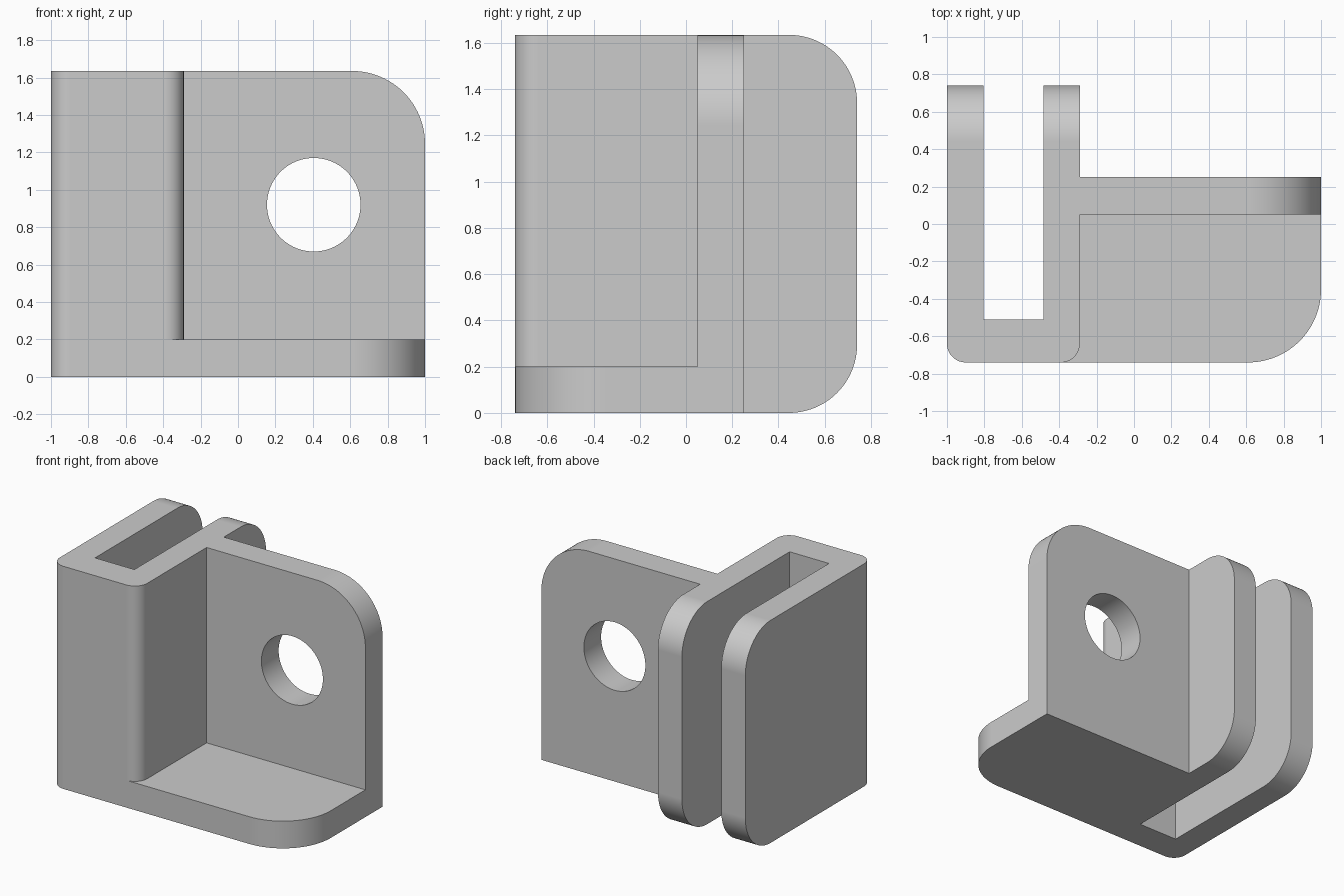
import bpy, bmesh
from math import pi, sin, cos
from mathutils import Vector

if "Cube" in bpy.data.objects:
    bpy.data.objects.remove(bpy.data.objects["Cube"])

grey = bpy.data.materials.new("plain grey")
grey.use_nodes = True
colour = (0.6, 0.6, 0.6, 1)
grey.diffuse_color = colour
grey.node_tree.nodes["Principled BSDF"].inputs["Base Color"].default_value = colour

W, D, H = 1.0, 0.74, 1.635      # half width, half depth, height
SLOT_L, SLOT_R, WALL = -0.805, -0.485, -0.29
FLOOR, PLATE_F, PLATE_B = 0.2, 0.05, 0.25
BIG, MID, SMALL = 0.39, 0.295, 0.1


def fillet(corners, steps=24):
    """Round each right-angled corner (u, v, radius) of an outline."""
    pts = []
    for i, (u, v, r) in enumerate(corners):
        p = Vector((u, v))
        if not r:
            pts.append(p)
            continue
        a = (Vector(corners[i - 1][:2]) - p).normalized()
        b = (Vector(corners[(i + 1) % len(corners)][:2]) - p).normalized()
        c = p + r * (a + b)
        for k in range(steps + 1):
            t = pi / 2 * k / steps
            pts.append(c - r * (b * cos(t) + a * sin(t)))
    return pts


def prism(name, outline, axis, lo, hi):
    """Extrude an outline along one axis from lo to hi."""
    place = {"x": lambda p, d: (d, p[0], p[1]),
             "y": lambda p, d: (p[0], d, p[1]),
             "z": lambda p, d: (p[0], p[1], d)}[axis]
    bm = bmesh.new()
    rings = [[bm.verts.new(place(p, d)) for p in outline] for d in (lo, hi)]
    for ring in rings:
        bm.faces.new(ring)
    n = len(outline)
    for i in range(n):
        j = (i + 1) % n
        bm.faces.new((rings[0][i], rings[0][j], rings[1][j], rings[1][i]))
    bmesh.ops.recalc_face_normals(bm, faces=bm.faces)
    mesh = bpy.data.meshes.new(name)
    bm.to_mesh(mesh)
    bm.free()
    mesh.materials.append(grey)
    ob = bpy.data.objects.new(name, mesh)
    bpy.context.collection.objects.link(ob)
    return ob


def combine(target, other, operation):
    """Apply a boolean and remove the helper."""
    mod = target.modifiers.new(operation, "BOOLEAN")
    mod.operation, mod.solver, mod.object = operation, "EXACT", other
    bpy.context.view_layer.objects.active = target
    bpy.ops.object.modifier_apply(modifier=mod.name)
    bpy.data.objects.remove(other)


# U-shaped channel, open at the back, with rounded rear corners on its walls
bracket = prism("bracket", fillet([
    (-W, -D, SMALL), (WALL, -D, SMALL), (WALL, D, 0), (SLOT_R, D, 0),
    (SLOT_R, -0.51, 0), (SLOT_L, -0.51, 0), (SLOT_L, D, 0), (-W, D, 0)]),
    "z", 0, H)
side_shape = prism("side_shape", fillet([
    (-2, 0, 0), (D, 0, MID), (D, H, MID), (-2, H, 0)]), "x", -2, 2)
combine(bracket, side_shape, "INTERSECT")

# Upright plate with a round hole
inner = (WALL + SLOT_R) / 2
plate = prism("plate", fillet([
    (inner, 0, 0), (W, 0, 0), (W, H, BIG), (inner, H, 0)]), "y", PLATE_F, PLATE_B)
hole = [(0.405 + 0.25 * cos(2 * pi * i / 96), 0.92 + 0.25 * sin(2 * pi * i / 96))
        for i in range(96)]
combine(plate, prism("hole_cutter", hole, "y", -1, 1), "DIFFERENCE")

# Floor with a rounded front corner
base = prism("base", fillet([
    (inner, -D, 0), (W, -D, BIG), (W, PLATE_B, 0), (inner, PLATE_B, 0)]),
    "z", 0, FLOOR)
combine(plate, base, "UNION")
combine(bracket, plate, "UNION")

# Merge flat regions, then smooth the rounded corners only
bm = bmesh.new()
bm.from_mesh(bracket.data)
bmesh.ops.remove_doubles(bm, verts=bm.verts, dist=0.0001)
bmesh.ops.dissolve_limit(bm, angle_limit=0.002, verts=bm.verts, edges=bm.edges)
bm.to_mesh(bracket.data)
bm.free()
bpy.ops.object.select_all(action="DESELECT")
bracket.select_set(True)
bpy.context.view_layer.objects.active = bracket
bpy.ops.object.shade_smooth_by_angle()
weighted = bracket.modifiers.new("flat_faces", "WEIGHTED_NORMAL")
weighted.keep_sharp = True
